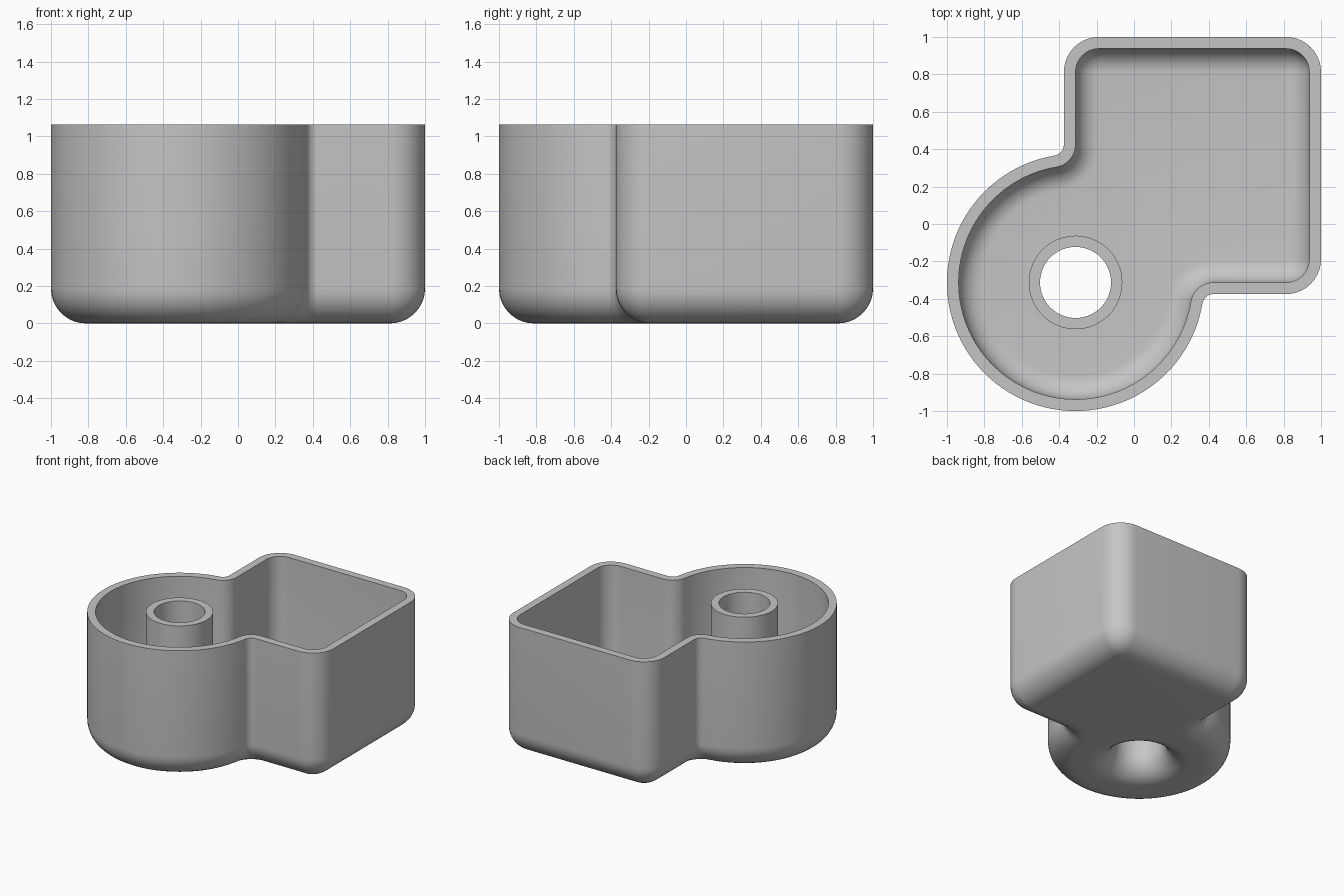
import bpy, bmesh
from math import sin, cos, radians, sqrt, atan2, degrees

cube = bpy.data.objects.get("Cube")
if cube:
    bpy.data.objects.remove(cube, do_unlink=True)

HEIGHT, WALL = 1.0625, 0.0625
HUB, HUB_R = -0.3125, 0.6875        # round end, centred on the diagonal
BOX_LOW, CORNER_R = -0.375, 0.1875  # square end reaches +1
NECK_R = 0.06                       # concave blend between the two ends
HOLE_R, POST_R = 0.19, 0.25

grey = bpy.data.materials.new("plain grey")
grey.diffuse_color = (0.56, 0.56, 0.56, 1)
grey.use_nodes = True
grey.node_tree.nodes["Principled BSDF"].inputs["Base Color"].default_value = (0.56, 0.56, 0.56, 1)


def arc(cx, cy, r, start, end, steps):
    angles = [radians(start + (end - start) * i / steps) for i in range(steps + 1)]
    return [(cx + r * cos(a), cy + r * sin(a)) for a in angles]


def outline(inset):
    """Plan of the tray, moved inwards by inset."""
    near, far = BOX_LOW + CORNER_R, 1 - CORNER_R
    r = CORNER_R - inset
    nx = BOX_LOW - NECK_R
    ny = HUB + sqrt((HUB_R + NECK_R) ** 2 - (nx - HUB) ** 2)
    a = degrees(atan2(ny - HUB, nx - HUB))
    pts = arc(far, near, r, -90, 0, 10) + arc(far, far, r, 0, 90, 10)
    pts += arc(near, far, r, 90, 180, 10)
    pts += arc(nx, ny, NECK_R + inset, 0, a - 180, 10)
    pts += arc(HUB, HUB, HUB_R - inset, a, 450 - a, 72)[1:-1]
    pts += arc(ny, nx, NECK_R + inset, 270 - a, 90, 10)
    return pts


def circle(r):
    return arc(HUB, HUB, r, 0, 360, 64)[:-1]


def add_ring(bm, pts, z):
    return [bm.verts.new((x, y, z)) for x, y in pts]


def bridge(bm, a, b):
    n = len(a)
    for i in range(n):
        j = (i + 1) % n
        bm.faces.new((a[i], a[j], b[j], b[i]))


def rounded_wall(bm, plan, floor, radius):
    """Wall from the rim down through a rounded bottom edge; returns the rim."""
    rim = previous = add_ring(bm, plan(0), HEIGHT)
    for i in range(11):
        t = radians(9 * i)
        ring = add_ring(bm, plan(radius * (1 - cos(t))), floor + radius * (1 - sin(t)))
        bridge(bm, previous, ring)
        previous = ring
    return rim


def fill_level(bm, z):
    """Close the flat area between the open edges at one height."""
    edges = [e for e in bm.edges if e.is_boundary
             and all(abs(v.co.z - z) < 0.001 for v in e.verts)]
    bmesh.ops.triangle_fill(bm, use_beauty=True, use_dissolve=False,
                            edges=edges, normal=(0, 0, 1))


bm = bmesh.new()

# Outer shell, inner shell and flat rim
outer_rim = rounded_wall(bm, outline, 0, CORNER_R)
inner_rim = rounded_wall(bm, lambda d: outline(WALL + d), WALL, CORNER_R - WALL)
bridge(bm, outer_rim, inner_rim)

# Hollow post whose bore flares out underneath
post_foot = add_ring(bm, circle(POST_R), WALL)
post_rim = add_ring(bm, circle(POST_R), HEIGHT)
bridge(bm, post_foot, post_rim)
bore_rim = rounded_wall(bm, lambda d: circle(HOLE_R + d), 0, CORNER_R)
bridge(bm, post_rim, bore_rim)

# Floor inside and base underneath
bmesh.ops.remove_doubles(bm, verts=bm.verts, dist=0.0005)
fill_level(bm, WALL)
fill_level(bm, 0)
bmesh.ops.recalc_face_normals(bm, faces=bm.faces)

mesh = bpy.data.meshes.new("tray_with_post")
bm.to_mesh(mesh)
bm.free()
mesh.materials.append(grey)
tray = bpy.data.objects.new("tray_with_post", mesh)
bpy.context.collection.objects.link(tray)
bpy.context.view_layer.objects.active = tray
tray.select_set(True)
bpy.ops.object.shade_smooth_by_angle(angle=radians(35))
